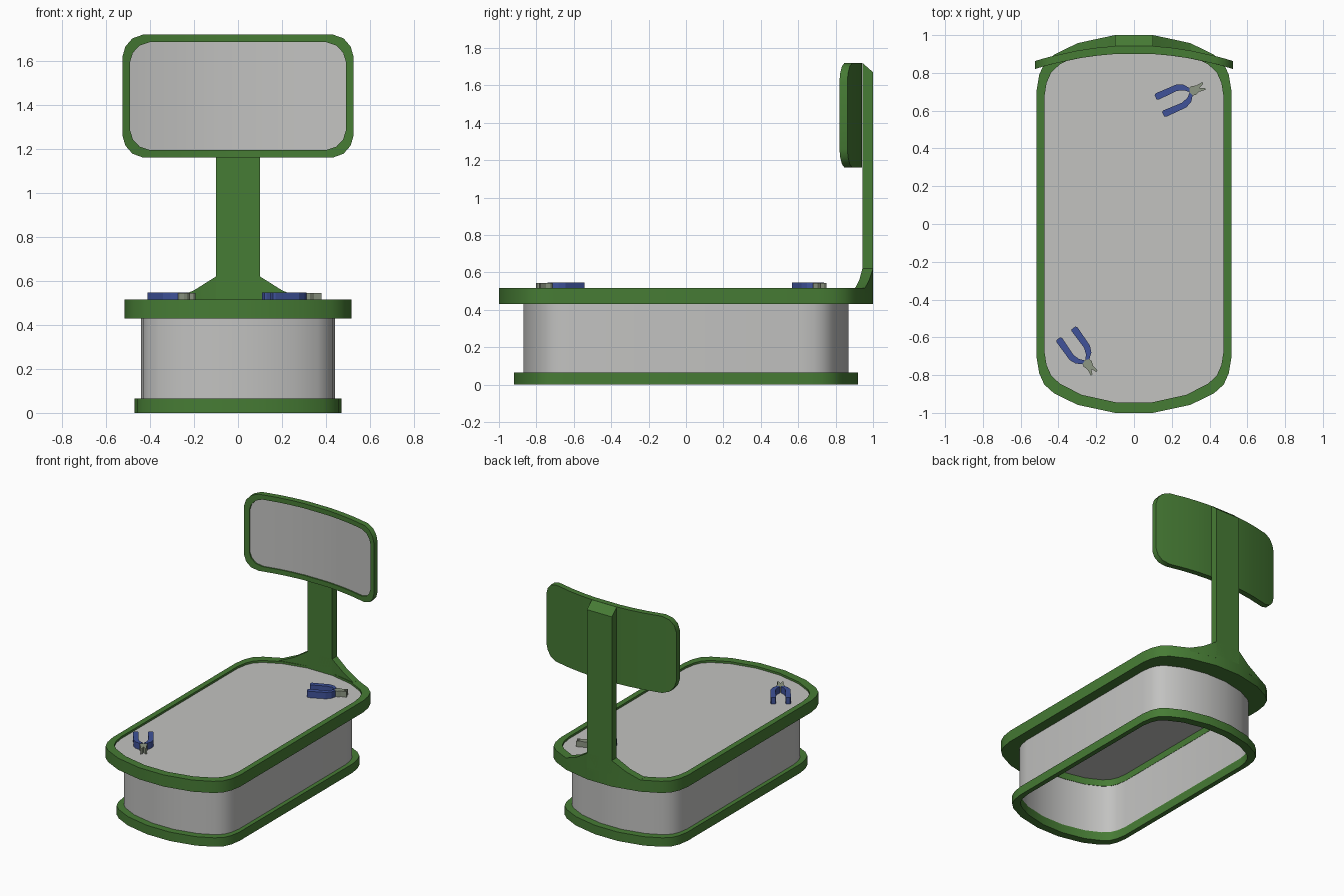
import bpy, bmesh, math

if "Cube" in bpy.data.objects:
    bpy.data.objects.remove(bpy.data.objects["Cube"])


def material(name, rgb):
    m = bpy.data.materials.new(name)
    m.diffuse_color = (*rgb, 1)
    m.use_nodes = True
    m.node_tree.nodes["Principled BSDF"].inputs["Base Color"].default_value = m.diffuse_color
    return m


GREEN = material("green", (0.062, 0.2, 0.035))
GREY = material("light grey", (0.54, 0.54, 0.53))
BLUE = material("grip blue", (0.05, 0.085, 0.32))
STEEL = material("steel", (0.27, 0.31, 0.23))


def make(name, verts, faces, mat, smooth=True):
    bm = bmesh.new()
    vs = [bm.verts.new(v) for v in verts]
    for f in faces:
        bm.faces.new([vs[i] for i in f])
    bmesh.ops.recalc_face_normals(bm, faces=bm.faces)
    me = bpy.data.meshes.new(name)
    bm.to_mesh(me)
    bm.free()
    me.materials.append(mat)
    ob = bpy.data.objects.new(name, me)
    bpy.context.collection.objects.link(ob)
    if smooth:
        bpy.ops.object.select_all(action='DESELECT')
        ob.select_set(True)
        bpy.context.view_layer.objects.active = ob
        bpy.ops.object.shade_smooth_by_angle(angle=math.radians(32))
    return ob


def loft(name, half, rings, place, mat, cap):
    """Scaled copies of a symmetric outline, joined; capped, or closed into a hoop."""
    chain = [(-x, h) for x, h in half] + [(x, h) for x, h in reversed(half)]
    n = len(chain)
    loop = chain + [(x, -h) for x, h in reversed(chain)]
    m = 2 * n
    verts = [place(x * sx, h * sh, d) for sx, sh, d in rings for x, h in loop]
    faces = []
    for r in range(len(rings) - (1 if cap else 0)):
        a, b = r * m, (r + 1) % len(rings) * m
        for i in range(m):
            j = (i + 1) % m
            faces.append((a + i, a + j, b + j, b + i))
    if cap:
        for a in (0, (len(rings) - 1) * m):
            for i in range(n - 1):
                faces.append((a + i, a + i + 1, a + m - 2 - i, a + m - 1 - i))
    return make(name, verts, faces, mat)


def flat(x, h, d):
    return (x, h, d)


def upright(x, h, d):
    return (x, 0.945 - 0.3 * x * x - d, 1.44 + h)


# Display table: rims, wall, top
TABLE = [(0.515, 0.71), (0.502, 0.79), (0.475, 0.85), (0.425, 0.895), (0.3, 0.957), (0.1, 1.0)]
IN = (0.845, 0.862)
loft("base_rim", TABLE, [(*IN, 0), (0.913, 0.92, 0), (0.913, 0.92, 0.065), (*IN, 0.065)],
     flat, GREEN, False)
loft("base_wall", TABLE, [(0.854, 0.87, 0.03), (0.854, 0.87, 0.45), (0.849, 0.865, 0.45),
                          (0.849, 0.865, 0.03)], flat, GREY, False)
loft("top_rim", TABLE, [(*IN, 0.43), (1, 1, 0.43), (1, 1, 0.515), (0.922, 0.945, 0.515),
                        (0.922, 0.945, 0.49), (*IN, 0.48)], flat, GREEN, False)
loft("table_top", TABLE, [(0.925, 0.948, 0.485), (0.925, 0.948, 0.5)], flat, GREY, True)

# Curved sign panel
PANEL = [(0.525, 0.18), (0.512, 0.225), (0.48, 0.262), (0.43, 0.28), (0.3, 0.28),
         (0.2, 0.28), (0.1, 0.28)]
loft("sign_frame", PANEL, [(1, 1, 0), (1, 1, 0.042), (0.933, 0.875, 0.042),
                           (0.933, 0.875, 0.03)], upright, GREEN, True)
loft("sign_face", PANEL, [(0.933, 0.875, 0.028), (0.933, 0.875, 0.033)], upright, GREY, True)


# Post with sloped top, and its flared foot
def extrude_profile(name, pts, to3d, lo, hi, mat):
    n = len(pts)
    verts = [to3d(p, lo) for p in pts] + [to3d(p, hi) for p in pts]
    faces = [tuple(range(n)), tuple(range(n, 2 * n))]
    faces += [(i, (i + 1) % n, n + (i + 1) % n, n + i) for i in range(n)]
    return make(name, verts, faces, mat, False)


extrude_profile("post", [(0.943, 0.5), (1, 0.5), (1, 1.67), (0.943, 1.72)],
                lambda p, x: (x, p[0], p[1]), -0.1, 0.1, GREEN)

half_foot = [(0.3, 0.904, 0.957, 0.516), (0.2, 0.926, 0.979, 0.557), (0.1, 0.943, 1.0, 0.62)]
foot = [(-x, a, b, z) for x, a, b, z in half_foot] + half_foot[::-1]
verts = [v for x, a, b, z in foot
         for v in ((x, a, 0.49), (x, b, 0.49), (x, b, z), (x, a, z))]
faces = [(0, 1, 2, 3), (20, 21, 22, 23)]
for s in range(5):
    for k in range(4):
        k2 = (k + 1) % 4
        faces.append((s * 4 + k, s * 4 + k2, s * 4 + 4 + k2, s * 4 + 4 + k))
make("post_foot", verts, faces, GREEN)


# Pliers lying on the table
GRIP = [(-0.187, 0.036), (-0.187, 0.062), (-0.178, 0.068), (-0.06, 0.066), (-0.025, 0.05),
        (-0.004, 0.022), (-0.012, 0.002), (-0.035, 0.022), (-0.07, 0.034), (-0.178, 0.031)]
JAW = [(-0.012, 0), (-0.012, 0.02), (0.012, 0.026), (0.035, 0.018), (0.072, 0.022),
       (0.072, 0.012), (0.045, 0)]


def pliers(label, cx, cy, angle):
    c, s = math.cos(angle), math.sin(angle)
    for side, sign in (("left", 1), ("right", -1)):
        def to3d(p, z, g=sign):
            return (cx + c * p[0] - s * p[1] * g, cy + s * p[0] + c * p[1] * g, z)
        extrude_profile(f"{label}_grip_{side}", GRIP, to3d, 0.5, 0.547, BLUE)
        extrude_profile(f"{label}_jaw_{side}", JAW, to3d, 0.503, 0.544, STEEL)


pliers("back_pliers", 0.305, 0.702, math.radians(24))
pliers("front_pliers", -0.252, -0.731, math.radians(-54.6))
